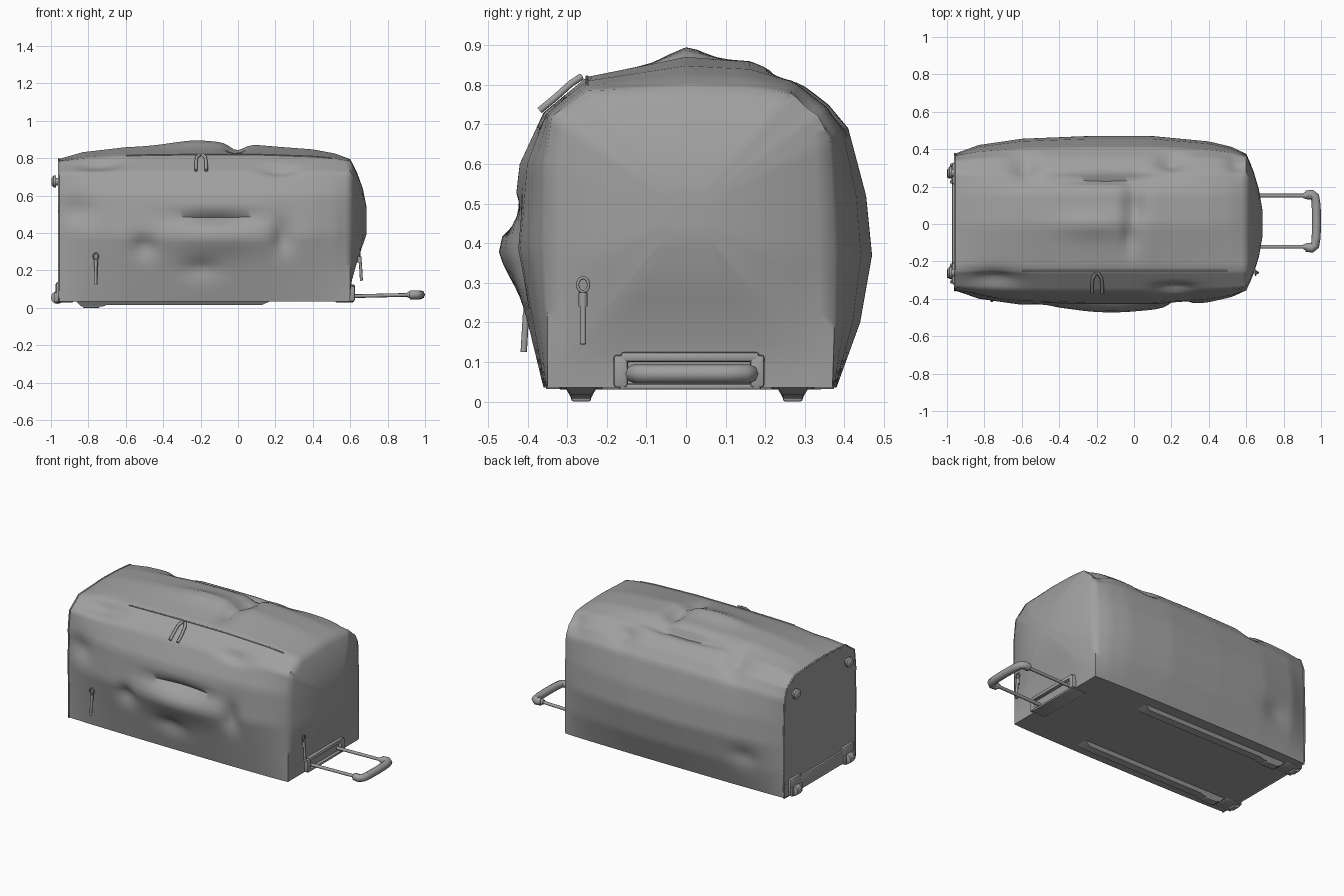
import bpy, bmesh, math
from mathutils import Vector

if "Cube" in bpy.data.objects:
    bpy.data.objects.remove(bpy.data.objects["Cube"])

# Cross sections (y, z): flat end panels and the bulging middle
END = [(-.35, .035), (-.35, .2), (-.355, .4), (-.355, .6), (-.34, .72), (-.25, .785), (0, .795), (.16, .79),
       (.27, .78), (.34, .73), (.365, .66), (.37, .52), (.375, .37), (.375, .2), (.37, .035)]
MID = [(-.36, .035), (-.40, .2), (-.445, .38), (-.42, .6), (-.36, .73), (-.25, .82), (0, .87), (.16, .86),
       (.27, .82), (.36, .75), (.41, .69), (.455, .52), (.47, .37), (.44, .2), (.38, .035)]
# Bulge amount along x
BULGE = [(-.96, 0), (-.83, .5), (-.6, .85), (-.25, 1), (.1, 1), (.4, .7), (.52, .4), (.6, 0)]
# Fabric folds: x, y, z, half length in x, half width, depth inwards
FOLDS = [(-.12, -.44, .48, .22, .025, .07), (-.12, -.45, .38, .26, .09, -.028), (.24, -.42, .38, .05, .08, .045),
         (-.5, -.42, .33, .06, .06, .035), (.22, -.36, .75, .1, .03, .045), (-.85, -.38, .53, .08, .07, .03),
         (-.15, .25, .83, .28, .03, .045), (.0, .1, .87, .05, .13, .045), (-.58, .32, .8, .07, .09, .045),
         (.2, .34, .77, .07, .06, .04), (-.22, 0, .87, .19, .06, -.025), (-.75, -.3, .78, .12, .05, .03),
         (-.02, -.08, .86, .04, .08, .03), (-.2, -.41, .2, .1, .05, .025), (-.7, .42, .25, .09, .06, .02),
         (.55, .33, .75, .05, .06, .03)]

GREY = bpy.data.materials.new("dark_fabric")
GREY.diffuse_color = (.35, .35, .35, 1)
GREY.use_nodes = True
GREY.node_tree.nodes["Principled BSDF"].inputs["Base Color"].default_value = GREY.diffuse_color


def bulge(x):
    for (a, ta), (b, tb) in zip(BULGE, BULGE[1:]):
        if x <= b:
            return ta + (tb - ta) * max(0, x - a) / (b - a)
    return 0


def ring(x, per=6):
    """Closed cross section of the bag at x, folds included."""
    t = bulge(x)
    ctrl = [Vector((x, *e)).lerp(Vector((x, *m)), t) for e, m in zip(END, MID)]
    pts = []
    for i, a in enumerate(ctrl):
        b = ctrl[(i + 1) % len(ctrl)]
        pts += [a.lerp(b, k / per) for k in range(per)]
    for p in pts:
        out = Vector((0, p.y, p.z - .42)).normalized()
        push = 0
        for fx, fy, fz, rx, r, d in FOLDS:
            q = ((p.x - fx) / rx) ** 2 + ((p.y - fy) ** 2 + (p.z - fz) ** 2) / r ** 2
            push += d * math.exp(-q)
        if p.z > .06:
            p -= out * push
    return pts


def link(name, data):
    ob = bpy.data.objects.new(name, data)
    data.materials.append(GREY)
    bpy.context.collection.objects.link(ob)
    return ob


def finish(bm, name, angle=40):
    bmesh.ops.recalc_face_normals(bm, faces=bm.faces)
    me = bpy.data.meshes.new(name)
    bm.to_mesh(me)
    bm.free()
    ob = link(name, me)
    bpy.ops.object.select_all(action='DESELECT')
    ob.select_set(True)
    bpy.context.view_layer.objects.active = ob
    bpy.ops.object.shade_smooth_by_angle(angle=math.radians(angle))
    return ob


def box(name, lo, hi, bevel=.008):
    bm = bmesh.new()
    bmesh.ops.create_cube(bm, size=1)
    for v in bm.verts:
        v.co = Vector([(a + b) / 2 + c * (b - a) for a, b, c in zip(lo, hi, v.co)])
    bmesh.ops.bevel(bm, geom=bm.edges[:], offset=bevel, segments=2, affect='EDGES', profile=.5)
    return finish(bm, name)


def tube(name, pts, r, closed=False):
    cu = bpy.data.curves.new(name, 'CURVE')
    cu.dimensions = '3D'
    cu.bevel_depth, cu.bevel_resolution, cu.use_fill_caps = r, 2, True
    sp = cu.splines.new('POLY')
    sp.points.add(len(pts) - 1)
    for sp_pt, p in zip(sp.points, pts):
        sp_pt.co = (*p, 1)
    sp.use_cyclic_u = closed
    return link(name, cu)


def lathe(name, profile, origin, axis, n=16):
    """Revolve (distance, radius) pairs about an axis."""
    bm = bmesh.new()
    rot = Vector((0, 0, 1)).rotation_difference(Vector(axis))
    rows = [[bm.verts.new(Vector(origin) + rot @ Vector((r * math.cos(a), r * math.sin(a), d)))
             for a in [2 * math.pi * k / n for k in range(n)]] for d, r in profile]
    for a, b in zip(rows, rows[1:]):
        for k in range(n):
            bm.faces.new((a[k], a[k - 1], b[k - 1], b[k]))
    bm.faces.new(rows[0])
    bm.faces.new(rows[-1])
    return finish(bm, name)


# Bag body: lofted rings, flat wheel end, domed handle end
bm = bmesh.new()
N = 60
loops = [ring(-.96 + 1.56 * i / N) for i in range(N + 1)]
last = loops[-1]
for s in (.9, .75, .5, .2):
    cap = []
    for p in last:
        y, z = p.y * s, .48 + (p.z - .48) * s
        lift = min(1, max(0, (z - .08) / .3))
        cap.append(Vector((.6 + .09 * (1 - s * s) * lift, y, z)))
    loops.append(cap)
rows = [[bm.verts.new(p) for p in lp] for lp in loops]
for a, b in zip(rows, rows[1:]):
    for k in range(len(a)):
        bm.faces.new((a[k], a[k - 1], b[k - 1], b[k]))
bm.faces.new(rows[0])
bm.faces.new(rows[-1])
finish(bm, "bag_body", 60)

# Piping round the wheel end panel
tube("piping_wheel_end", ring(-.958), .005, True)

# Wheels, their housings and the skid rails, one set per side
for side, y in (("front", -.265), ("back", .27)):
    box(f"wheel_housing_{side}", (-.975, y - .06, .03), (-.87, y + .06, .14), .015)
    lathe(f"wheel_{side}", [(-.028, .02), (-.022, .034), (.022, .034), (.028, .02)], (-.966, y, .055), (0, 1, 0))
    for o in (-.045, .045):
        box(f"wheel_fork_{side}", (-.985, y + o - .008, .03), (-.93, y + o + .008, .085), .006)
    bm = bmesh.new()
    outline = [(-.87, .04), (-.84, .008), (-.72, .008), (-.7, .016), (.13, .016), (.18, .04)]
    near = [bm.verts.new((x, y - (.025 if z < .03 else .042), z)) for x, z in outline]
    far = [bm.verts.new((x, y + (.025 if z < .03 else .042), z)) for x, z in outline]
    for k in range(len(outline)):
        bm.faces.new((near[k], near[k - 1], far[k - 1], far[k]))
    bm.faces.new(near)
    bm.faces.new(far)
    finish(bm, f"skid_rail_{side}", 30)
    box(f"skid_foot_{side}", (-.83, y - .025, 0), (-.74, y + .025, .03), .006)
    # Studs high on the wheel end
    lathe(f"stud_{side}", [(-.005, .02), (.012, .02), (.014, .032), (.026, .032), (.037, .018)],
          (-.96, y + .005, .675), (-1, 0, 0))
box("wheel_end_plate", (-.972, -.3, .035), (-.95, .3, .12))

# Telescopic handle: recess frame, rods and grip
box("handle_frame_top", (.56, -.165, .1), (.625, .185, .125))
for y in (-.165, .18):
    box("handle_frame_side", (.55, y - .018, .035), (.625, y + .018, .118))
box("handle_frame_base", (.52, -.17, .03), (.62, .19, .045), .005)
for y in (-.122, .152):
    tube("handle_rod", [(.5, y, .06), (.93, y, .07)], .01)
    lathe("handle_joint", [(0, .014), (.02, .02), (.05, .02)], (.905, y, .07), (1, 0, 0), 12)
tube("handle_grip", [(.92, -.125, .07), (.95, -.13, .07), (.968, -.115, .07), (.974, -.07, .07), (.976, .015, .07),
                     (.974, .1, .07), (.968, .145, .07), (.95, .16, .07), (.92, .155, .07)], .024)

# Zip seam along the top front edge
SEAM = [-.6 + 1.1 * i / 30 for i in range(31)]
tube("zip_top_front", [ring(x)[30] for x in SEAM], .004)


def zip_pull(name, top, along, out):
    """Slider loop with a hanging tab below it."""
    top, u, o = Vector(top), Vector(along), Vector(out)
    dn = Vector((0, 0, -1))
    tube(name + "_loop", [top + u * .014 * math.cos(a) + dn * .018 * math.sin(a)
                          for a in [k * math.pi / 6 for k in range(12)]], .004, True)
    tube(name + "_slider", [top + dn * .02, top + dn * .055], .011)
    tube(name + "_tab", [top + dn * .05 + o * .004, top + dn * .15 + o * .01], .008)


zip_pull("end_zip_pull", (.65, -.26, .295), (0, 1, 0), (1, 0, 0))
zip_pull("side_zip_pull", (-.76, -.4, .275), (1, 0, 0), (0, -1, 0))
for x, d in ((-.225, 1), (-.17, -1)):
    tube("front_zip_pull", [(x + d * .02, -.265, .82), (x + d * .004, -.29, .804), (x, -.33, .768), (x, -.37, .735)],
         .009)
